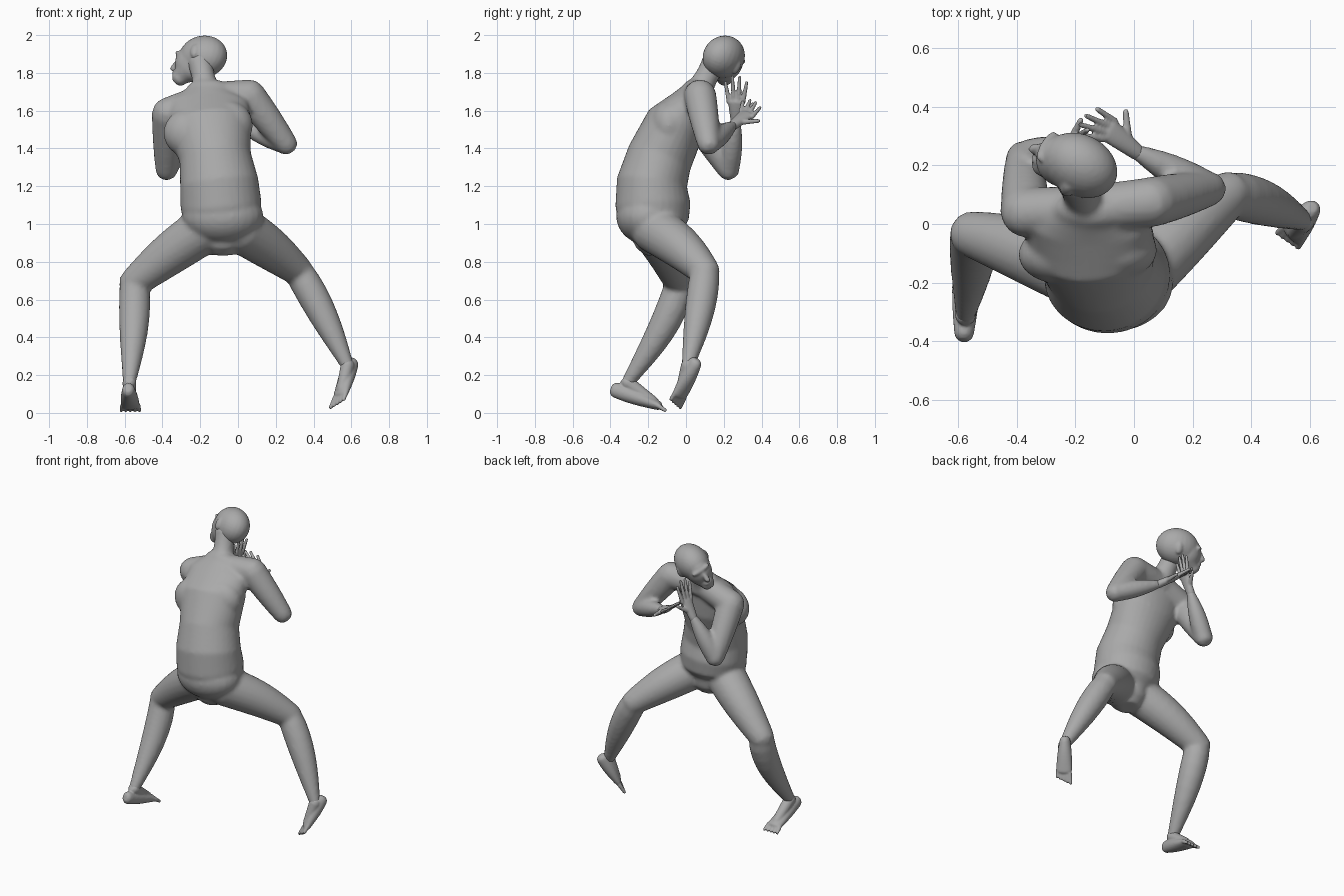
import bpy, bmesh, math
from mathutils import Vector, Matrix

cube = bpy.data.objects.get("Cube")
if cube:
    bpy.data.objects.remove(cube, do_unlink=True)

shade = (0.4, 0.4, 0.4, 1)
grey = bpy.data.materials.new("plain grey")
grey.use_nodes = True
grey.diffuse_color = shade
grey.node_tree.nodes["Principled BSDF"].inputs["Base Color"].default_value = shade
X = Vector((1, 0, 0))


def loft(bm, stations, side=X, side_end=None, sides=20):
    """Closed tube with rounded ends; a station is centre, half width, half depth."""
    last = len(stations) - 1
    rings = []
    for i, (centre, width, depth) in enumerate(stations):
        along = (stations[min(i + 1, last)][0] - stations[max(i - 1, 0)][0]).normalized()
        u = Vector(side).lerp(Vector(side_end or side), i / last)
        u = (u - along * along.dot(u)).normalized()
        v = along.cross(u)
        # Extra shrinking rings dome the two ends
        tilts = [-60, -30, 0] if i == 0 else [0, 30, 60] if i == last else [0]
        for tilt in map(math.radians, tilts):
            middle = centre + along * min(width, depth) * math.sin(tilt)
            ring = []
            for k in range(sides):
                turn = math.tau * k / sides
                offset = u * width * math.cos(turn) + v * depth * math.sin(turn)
                ring.append(bm.verts.new(middle + offset * math.cos(tilt)))
            rings.append(ring)
    for lower, upper in zip(rings, rings[1:]):
        for k in range(sides):
            n = (k + 1) % sides
            bm.faces.new((lower[k], lower[n], upper[n], upper[k]))
    bm.faces.new(rings[0][::-1])
    bm.faces.new(rings[-1])


def limb(bm, start, end, thick, thin, swell=0, bow=(0, 0, 0), flat=(1, 1), side=X, peak=1):
    """Tapering tube with a muscle swell, a bowed path and a depth ratio at each end."""
    start, end, bow = Vector(start), Vector(end), Vector(bow)
    stations = []
    steps = 8
    for i in range(steps + 1):
        t = i / steps
        arch = math.sin(math.pi * t ** peak)
        width = thick + (thin - thick) * t + swell * arch
        depth = width * (flat[0] + (flat[1] - flat[0]) * t)
        stations.append((start.lerp(end, t) + bow * arch, width, depth))
    loft(bm, stations, side)


def ball(bm, centre, size, frame=None):
    matrix = Matrix.Translation(centre) @ (frame or Matrix()) @ Matrix.Diagonal((*size, 1))
    bmesh.ops.create_uvsphere(bm, u_segments=24, v_segments=16, radius=1, matrix=matrix)


def finish(bm, name, voxel, smoothing):
    """Fuse the overlapping volumes into one skin."""
    bmesh.ops.recalc_face_normals(bm, faces=bm.faces)
    mesh = bpy.data.meshes.new(name)
    bm.to_mesh(mesh)
    bm.free()
    obj = bpy.data.objects.new(name, mesh)
    bpy.context.collection.objects.link(obj)
    mesh.materials.append(grey)
    fuse = obj.modifiers.new("fuse", 'REMESH')
    fuse.mode = 'VOXEL'
    fuse.voxel_size = voxel
    fuse.use_smooth_shade = True
    relax = obj.modifiers.new("relax", 'SMOOTH')
    relax.factor = 0.5
    relax.iterations = smoothing


def make_hand(name, wrist, knuckles, tip, across):
    """Flat palm, four fanned fingers and a thumb; across points to the thumb side."""
    bm = bmesh.new()
    wrist, knuckles, tip = Vector(wrist), Vector(knuckles), Vector(tip)
    across = Vector(across).normalized()
    limb(bm, wrist, knuckles, 0.028, 0.044, flat=(0.9, 0.4), side=across)
    for place in (-1.5, -0.5, 0.5, 1.5):
        base = knuckles + across * place * 0.025
        end = tip.lerp(knuckles, place * place / 10) + across * place * 0.038
        limb(bm, base, end, 0.013, 0.009, side=across)
    root = wrist.lerp(knuckles, 0.3)
    limb(bm, root, wrist.lerp(knuckles, 0.9) + across * 0.09, 0.017, 0.01, side=across)
    finish(bm, name, 0.006, 2)


def make_foot(name, ankle, heel, sole, tip, across):
    """Wedge from heel to the ball of the foot, an instep and five toes."""
    bm = bmesh.new()
    heel, sole, tip = Vector(heel), Vector(sole), Vector(tip)
    across = Vector(across).normalized()
    limb(bm, heel, sole, 0.034, 0.05, swell=0.004, flat=(1.2, 0.5), side=across)
    limb(bm, ankle, ankle.lerp(sole, 0.85), 0.037, 0.03, side=across)
    for place in range(-2, 3):
        limb(bm, sole + across * place * 0.02, tip + across * place * 0.024, 0.014, 0.01, side=across)
    finish(bm, name, 0.006, 3)


# Joints
neck = Vector((-0.16, 0.05, 1.67))
l_shoulder, r_shoulder = Vector((0.06, 0.075, 1.68)), Vector((-0.37, 0.04, 1.585))
l_elbow, r_elbow = Vector((0.255, 0.12, 1.425)), Vector((-0.378, 0.225, 1.29))
l_wrist, r_wrist = Vector((0.01, 0.245, 1.52)), Vector((-0.24, 0.265, 1.54))
l_hip, r_hip = Vector((0.01, -0.17, 0.975)), Vector((-0.17, -0.17, 0.975))
l_knee, r_knee = Vector((0.32, 0.1, 0.75)), Vector((-0.55, -0.035, 0.69))
l_ankle, r_ankle = Vector((0.58, 0.01, 0.25)), Vector((-0.575, -0.31, 0.16))
skull = Vector((-0.185, 0.2, 1.885))

# Torso, leaning forward with the shoulder line tilted
bm = bmesh.new()
spine = [(-0.08, -0.16, 0.95, 0.13, 0.13), (-0.08, -0.165, 1, 0.2, 0.18),
         (-0.09, -0.175, 1.1, 0.215, 0.2), (-0.1, -0.18, 1.22, 0.208, 0.187),
         (-0.12, -0.14, 1.35, 0.19, 0.175), (-0.15, -0.055, 1.53, 0.22, 0.16),
         (-0.155, 0.015, 1.64, 0.21, 0.1), (-0.15, 0.045, 1.7, 0.13, 0.07)]
loft(bm, [(Vector((x, y, z)), w, d) for x, y, z, w, d in spine],
     side_end=(0.95, 0.1, 0.25), sides=32)
# Seat and shoulder blades
ball(bm, (-0.08, -0.2, 1.04), (0.215, 0.17, 0.15))
for shoulder in (l_shoulder, r_shoulder):
    ball(bm, shoulder.lerp(neck, 0.55) + Vector((0, -0.15, -0.15)), (0.14, 0.1, 0.13))
# Neck
limb(bm, neck, skull - Vector((0.015, 0.05, 0.03)), 0.09, 0.068, swell=-0.016)
# Arms
for shoulder, elbow, wrist in ((l_shoulder, l_elbow, l_wrist), (r_shoulder, r_elbow, r_wrist)):
    limb(bm, neck, shoulder, 0.08, 0.085, side=(0, 0, 1))
    limb(bm, shoulder, elbow, 0.086, 0.06, swell=0.004)
    limb(bm, elbow, wrist, 0.057, 0.027, swell=0.012, side=(0, 0, 1))
# Legs
for hip, knee, ankle, calf in ((l_hip, l_knee, l_ankle, 0.01), (r_hip, r_knee, r_ankle, 0.035)):
    limb(bm, hip, knee, 0.127, 0.08, swell=0.01, bow=(0, 0.01, 0.01))
    limb(bm, knee, ankle, 0.076, 0.034, swell=0.02, bow=(0.01, calf, 0), peak=0.8)
finish(bm, "body", 0.013, 4)

# Head, turned to the side; frame columns are forward, side and up
forward = Vector((-0.88, 0.45, -0.1)).normalized()
side = Vector((-0.3, -0.8, 0.45))
side = (side - forward * side.dot(forward)).normalized()
up = forward.cross(side)
frame = Matrix((forward, side, up)).transposed().to_4x4()


def face_point(f, u, s=0):
    return skull + forward * f + side * s + up * u


bm = bmesh.new()
ball(bm, skull, (0.135, 0.103, 0.115), frame)
# Face, jaw, nose, lips and brow
ball(bm, face_point(0.065, -0.03), (0.09, 0.082, 0.105), frame)
limb(bm, face_point(0.035, -0.02), face_point(0.12, -0.11), 0.09, 0.045, swell=0.008, side=side)
limb(bm, face_point(0.14, 0), face_point(0.172, -0.05), 0.012, 0.017, side=side)
ball(bm, face_point(0.148, -0.083), (0.022, 0.03, 0.014), frame)
ball(bm, face_point(0.13, 0.015), (0.022, 0.065, 0.016), frame)
# Ears
for s in (-0.1, 0.1):
    ball(bm, face_point(0, -0.015, s), (0.022, 0.014, 0.038), frame)
finish(bm, "head", 0.008, 4)

# Hands, fingers fanned
make_hand("left_hand", l_wrist, (-0.085, 0.32, 1.58), (-0.175, 0.355, 1.65), (0.5, 0.75, -0.3))
make_hand("right_hand", r_wrist, (-0.19, 0.265, 1.645), (-0.16, 0.265, 1.78), (0.15, 1, 0))

# Feet, the right one planted and the left one pointing down
make_foot("right_foot", r_ankle, (-0.58, -0.37, 0.12), (-0.57, -0.15, 0.04), (-0.57, -0.11, 0.013), X)
make_foot("left_foot", l_ankle, (0.6, 0.045, 0.26), (0.545, -0.03, 0.1), (0.525, -0.055, 0.05), (0.65, -0.45, 0.4))
